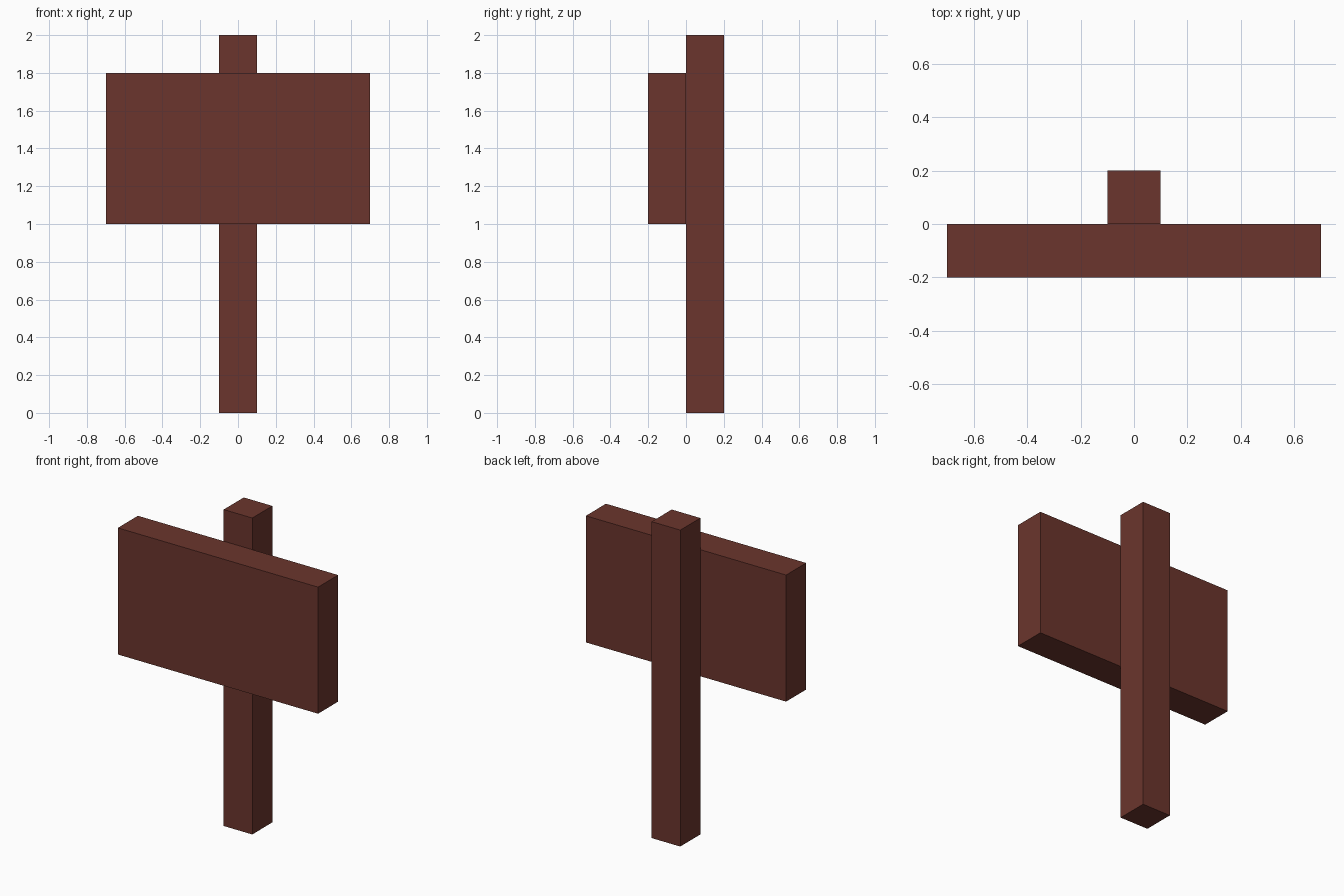
import bpy

# Remove the default cube
cube = bpy.data.objects.get("Cube")
if cube:
    bpy.data.objects.remove(cube, do_unlink=True)

# Single dark red-brown wood colour
wood = bpy.data.materials.new("red_brown_wood")
wood.use_nodes = True
colour = (0.147, 0.036, 0.026, 1.0)
wood.diffuse_color = colour
bsdf = next(n for n in wood.node_tree.nodes if n.type == 'BSDF_PRINCIPLED')
bsdf.inputs["Base Color"].default_value = colour
bsdf.inputs["Roughness"].default_value = 0.8


def box(name, low, high):
    """Flat-shaded box between two opposite corners."""
    bpy.ops.mesh.primitive_cube_add(size=1)
    ob = bpy.context.object
    ob.name = ob.data.name = name
    for v in ob.data.vertices:
        v.co = [(a + b) / 2 + c * (b - a) for a, b, c in zip(low, high, v.co)]
    ob.data.materials.append(wood)
    return ob


# Square upright post
box("post", (-0.1, 0.0, 0.0), (0.1, 0.2, 2.0))

# Wide board fixed to the front of the post
box("sign_board", (-0.7, -0.2, 1.0), (0.7, 0.0, 1.8))
